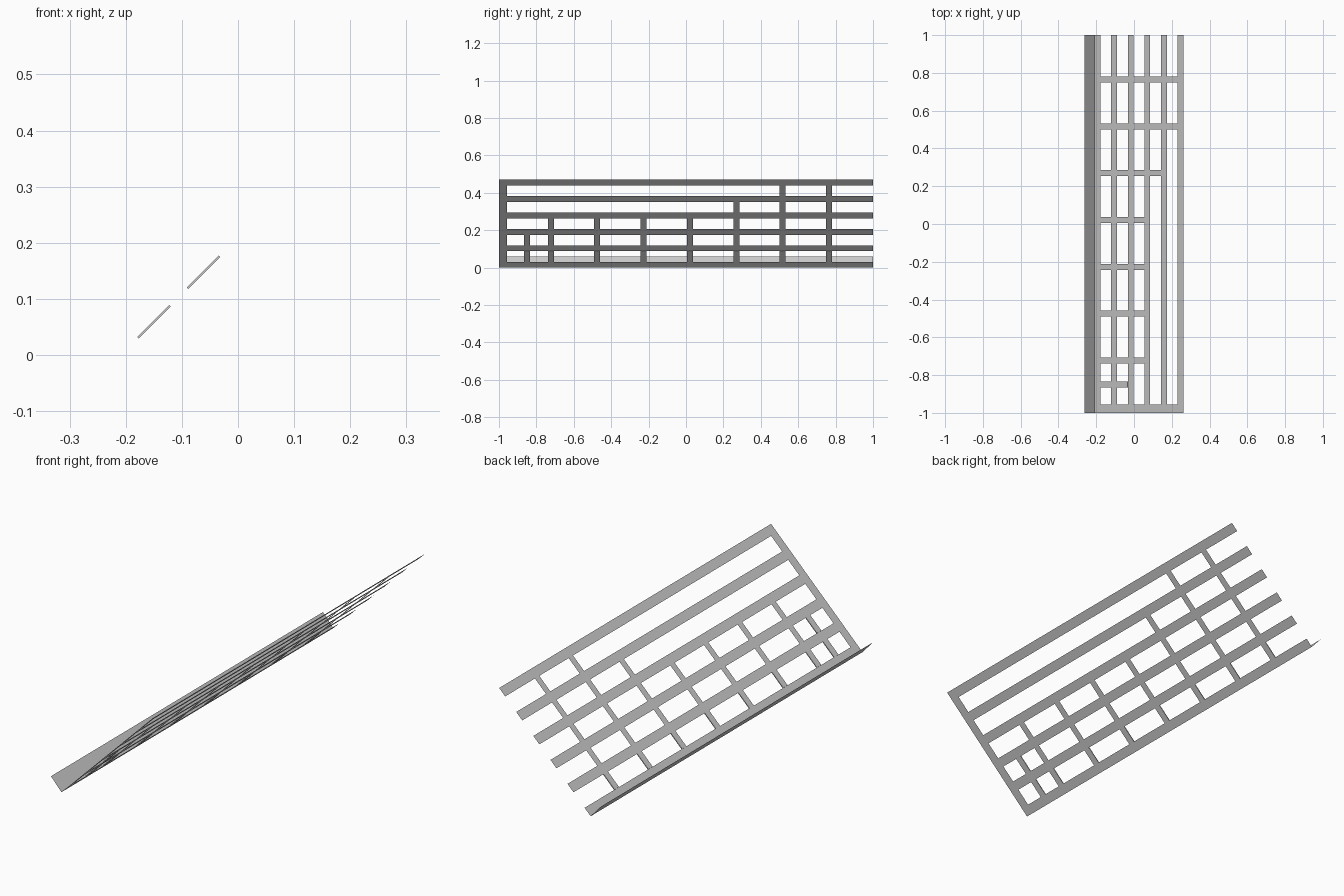
import bpy, bmesh

if "Cube" in bpy.data.objects:
    bpy.data.objects.remove(bpy.data.objects["Cube"])

X0 = -0.209          # x of the bottom fold; the lattice rises at 45 degrees from it
PITCH, RAIL_W = 0.088, 0.031
TOP = 0.471
RAILS = [(i * PITCH, i * PITCH + RAIL_W) for i in range(6)]


def make_object(name, quads, thickness=0.0):
    bm = bmesh.new()
    for q in quads:
        bm.faces.new([bm.verts.new(p) for p in q])
    bmesh.ops.remove_doubles(bm, verts=bm.verts, dist=1e-5)
    mesh = bpy.data.meshes.new(name)
    bm.to_mesh(mesh)
    bm.free()
    ob = bpy.data.objects.new(name, mesh)
    bpy.context.collection.objects.link(ob)
    if thickness:
        mod = ob.modifiers.new("thickness", 'SOLIDIFY')
        mod.thickness = thickness
        mod.offset = 0
    return ob


def slope_quad(y0, y1, h0, h1):
    """Flat strip lying on the 45 degree slope between two heights."""
    return [(X0 + h0, y0, h0), (X0 + h0, y1, h0),
            (X0 + h1, y1, h1), (X0 + h1, y0, h1)]


# long rails, thin sheets open at the back end
for i, (a, b) in enumerate(RAILS):
    make_object(f"long_rail_{i + 1}", [slope_quad(-0.956, 1, a, b)])

# closing rail at the front end
make_object("end_rail", [slope_quad(-1, -0.956, 0, TOP)])

# cross bars: (centre y, number of bays crossed)
BARS = [(-0.849, 2)] + [(-0.723 + 0.248 * i, n)
                        for i, n in enumerate((3, 3, 3, 3, 4, 5, 5))]
for i, (y, bays) in enumerate(BARS):
    pieces = [slope_quad(y - 0.016, y + 0.016, RAILS[k][1], RAILS[k + 1][0])
              for k in range(bays)]
    solid = 2 if i == 0 else 1        # lower pieces are slightly thick
    make_object(f"cross_bar_{i + 1}_lower", pieces[:solid], 0.004)
    if pieces[solid:]:
        make_object(f"cross_bar_{i + 1}_upper", pieces[solid:])

# folded flange along the bottom edge
make_object("bottom_flange", [[(X0, -1, 0), (-0.263, -1, 0.06),
                               (-0.263, 1, 0.06), (X0, 1, 0)]])
